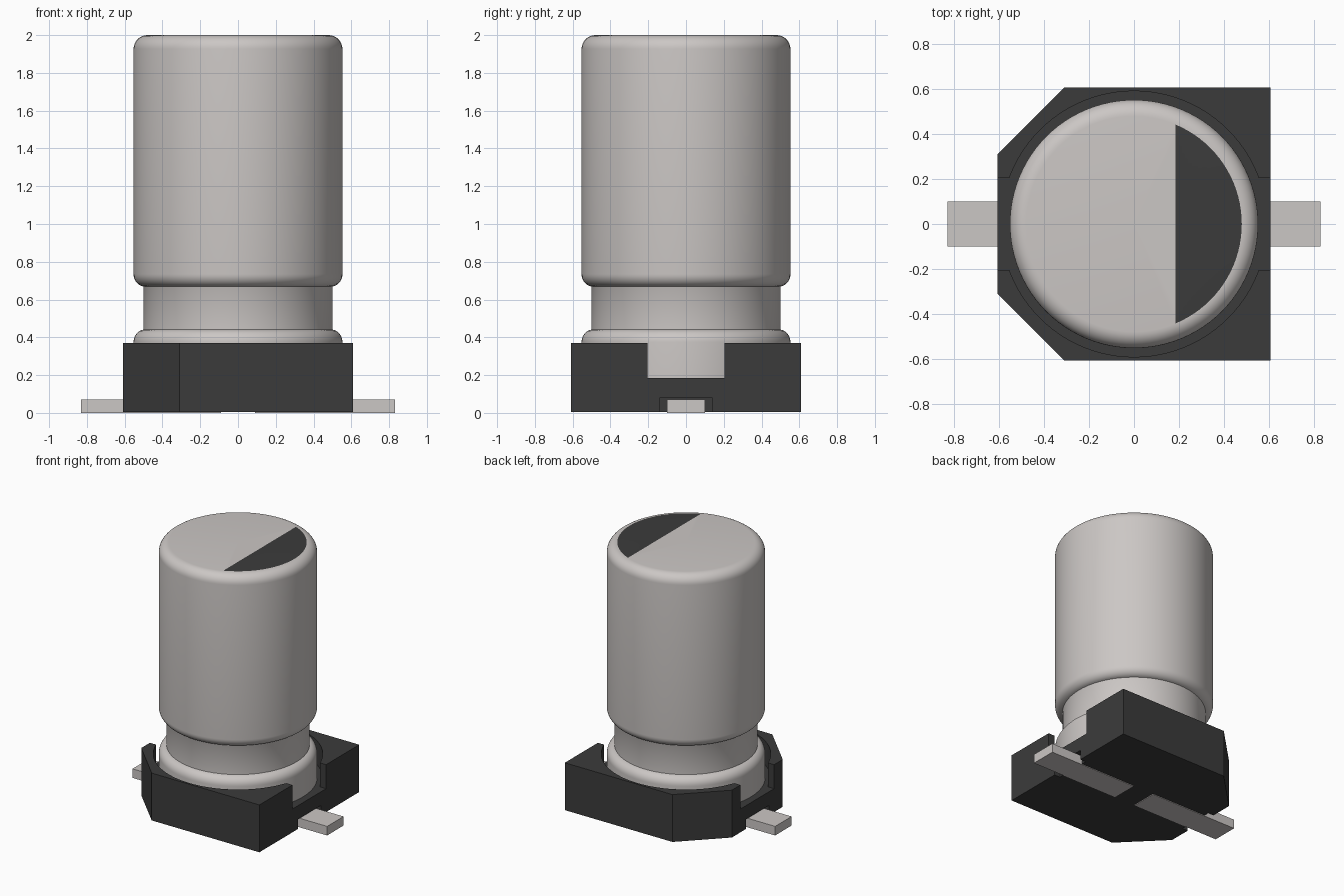
import bpy, bmesh, math

old = bpy.data.objects.get("Cube")
if old:
    bpy.data.objects.remove(old, do_unlink=True)


def material(name, colour):
    m = bpy.data.materials.new(name)
    m.use_nodes = True
    m.diffuse_color = (*colour, 1)
    m.node_tree.nodes["Principled BSDF"].inputs["Base Color"].default_value = (*colour, 1)
    return m


ALUMINIUM = material("aluminium", (0.60, 0.57, 0.555))
BLACK = material("black plastic", (0.044, 0.044, 0.044))


def make_object(name, bm, *mats):
    bmesh.ops.recalc_face_normals(bm, faces=bm.faces)
    mesh = bpy.data.meshes.new(name)
    bm.to_mesh(mesh)
    bm.free()
    for m in mats:
        mesh.materials.append(m)
    ob = bpy.data.objects.new(name, mesh)
    bpy.context.collection.objects.link(ob)
    return ob


def prism(name, outline, z0, z1, mat):
    bm = bmesh.new()
    face = bm.faces.new([bm.verts.new((x, y, z0)) for x, y in outline])
    top = bmesh.ops.extrude_face_region(bm, geom=[face])["geom"]
    bmesh.ops.translate(bm, vec=(0, 0, z1 - z0),
                        verts=[v for v in top if isinstance(v, bmesh.types.BMVert)])
    return make_object(name, bm, mat)


def box(name, x0, x1, half_y, z0, z1, mat):
    outline = [(x0, -half_y), (x1, -half_y), (x1, half_y), (x0, half_y)]
    return prism(name, outline, z0, z1, mat)


def arc(cx, cz, rx, rz, start, end, steps=8):
    angles = [math.radians(start + (end - start) * i / steps) for i in range(steps + 1)]
    return [(cx + rx * math.cos(a), cz + rz * math.sin(a)) for a in angles]


# Can: one revolved profile with rounded rims and a crimped neck
R, NECK, FLAT = 0.553, 0.50, 0.48
FLOOR = 0.185
profile = [(0, FLOOR), (R, FLOOR)]
profile += arc(NECK - 0.01, 0.375, R - NECK + 0.01, 0.067, 0, 80)
profile += [(NECK, 0.442), (NECK, 0.667)]
profile += arc(NECK - 0.01, 0.735, R - NECK + 0.01, 0.067, -80, 0)
profile += arc(FLAT, 1.927, R - FLAT, 0.073, 0, 90)
profile += [(0, 2.0)]

bm = bmesh.new()
verts = [bm.verts.new((r, 0, z)) for r, z in profile]
edges = [bm.edges.new(pair) for pair in zip(verts, verts[1:])]
bmesh.ops.spin(bm, geom=verts + edges, cent=(0, 0, 0), axis=(0, 0, 1),
               angle=math.tau, steps=96)
bmesh.ops.remove_doubles(bm, verts=bm.verts, dist=0.0005)

# Polarity mark: a segment cut into the flat top
STRIPE_X = 0.185
cap = [f for f in bm.faces if all(v.co.z > 1.9995 for v in f.verts)]
geom = set(cap) | {e for f in cap for e in f.edges} | {v for f in cap for v in f.verts}
bmesh.ops.bisect_plane(bm, geom=list(geom), dist=1e-5,
                       plane_co=(STRIPE_X, 0, 0), plane_no=(1, 0, 0))
for f in bm.faces:
    c = f.calc_center_median()
    if c.z > 1.9995 and c.x > STRIPE_X:
        f.material_index = 1
can = make_object("can", bm, ALUMINIUM, BLACK)
can.data.shade_smooth()
can.data.set_sharp_from_angle(angle=math.radians(30))

# Base: square block with two corners cut off on one side
H, C, TOP = 0.608, 0.31, 0.37
base = prism("base", [(H, -H), (H, H), (-C, H), (-H, C), (-H, -C), (-C, -H)],
             0.005, TOP, BLACK)

# Round well, cross slot and lead notches
WELL = 0.592
ring = [(WELL * math.cos(math.tau * i / 96), WELL * math.sin(math.tau * i / 96))
        for i in range(96)]
cutters = [prism("well_cutter", ring, FLOOR, 0.6, BLACK),
           box("slot_cutter", -0.8, 0.8, 0.205, FLOOR, 0.6, BLACK)]
for s in (-1, 1):
    x0, x1 = sorted((s * 0.56, s * 0.7))
    cutters.append(box("notch_cutter", x0, x1, 0.14, -0.1, 0.08, BLACK))
for c in cutters:
    c.hide_render = True
    mod = base.modifiers.new(c.name, "BOOLEAN")
    mod.operation = "DIFFERENCE"
    mod.solver = "EXACT"
    mod.object = c
graph = bpy.context.evaluated_depsgraph_get()
cut_mesh = bpy.data.meshes.new_from_object(base.evaluated_get(graph))
base.modifiers.clear()
base.data = cut_mesh
for c in cutters:
    bpy.data.objects.remove(c, do_unlink=True)

# Leads: flat strips running under the base and out at each end
for name, s in (("left_lead", 1), ("right_lead", -1)):
    x0, x1 = sorted((s * 0.09, s * 0.83))
    box(name, x0, x1, 0.1, 0.0, 0.07, ALUMINIUM)
